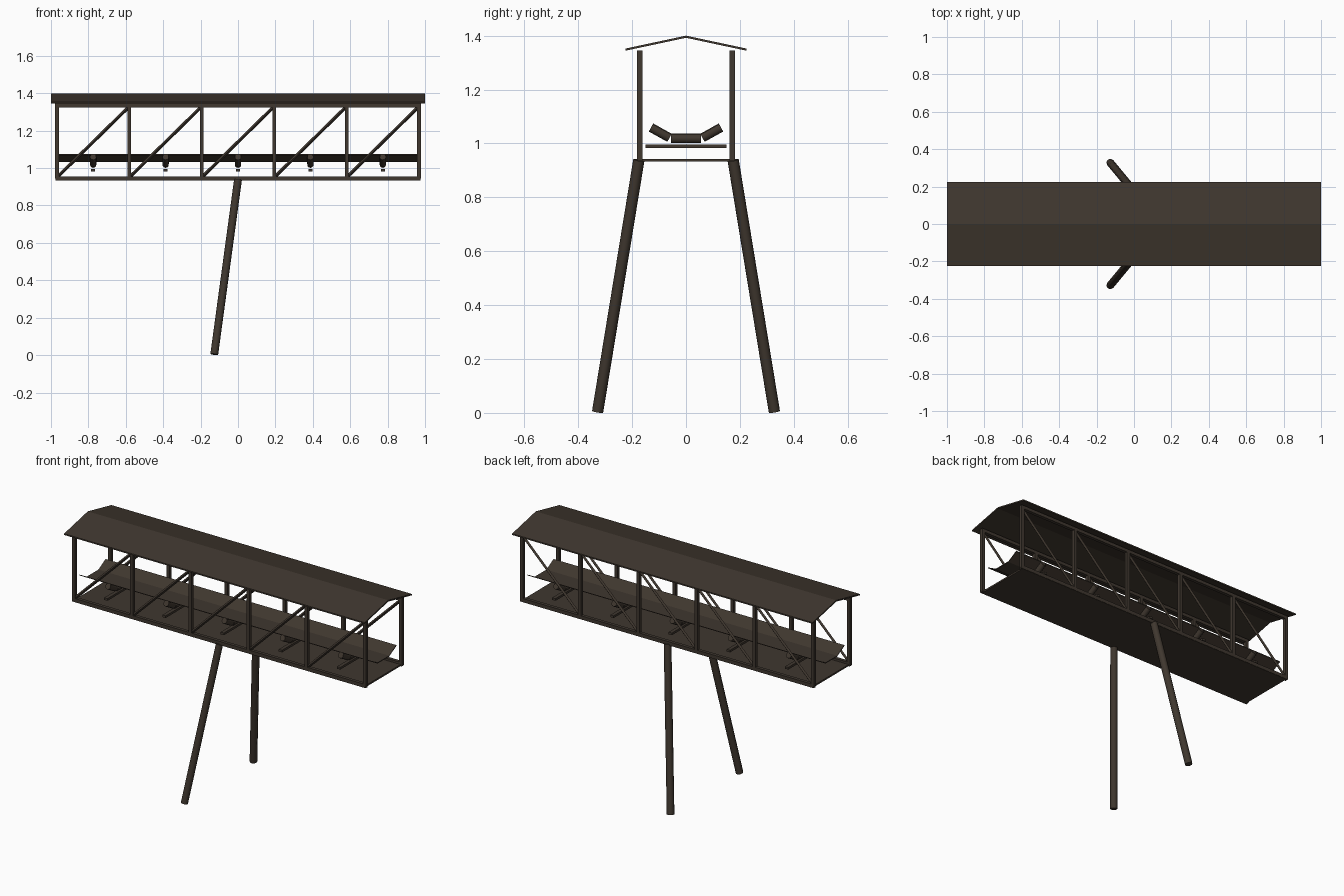
import bpy
import bmesh
from mathutils import Vector

if "Cube" in bpy.data.objects:
    bpy.data.objects.remove(bpy.data.objects["Cube"])

steel = bpy.data.materials.new("dark_brown_steel")
steel.diffuse_color = (0.050, 0.038, 0.028, 1.0)
steel.use_nodes = True
steel.node_tree.nodes["Principled BSDF"].inputs["Base Color"].default_value = steel.diffuse_color


def finish(name, bm):
    bmesh.ops.recalc_face_normals(bm, faces=bm.faces)
    me = bpy.data.meshes.new(name)
    bm.to_mesh(me)
    bm.free()
    me.materials.append(steel)
    ob = bpy.data.objects.new(name, me)
    bpy.context.collection.objects.link(ob)
    return ob


def box(name, center, size):
    bm = bmesh.new()
    bmesh.ops.create_cube(bm, size=1)
    bmesh.ops.scale(bm, vec=size, verts=bm.verts)
    bmesh.ops.translate(bm, vec=center, verts=bm.verts)
    return finish(name, bm)


def rod(name, a, b, radius, sides, smooth=True):
    """Round bar between two points."""
    a, b = Vector(a), Vector(b)
    bm = bmesh.new()
    bmesh.ops.create_cone(bm, cap_ends=True, segments=sides, radius1=radius,
                          radius2=radius, depth=(b - a).length)
    rot = (b - a).to_track_quat('Z', 'Y').to_matrix()
    bmesh.ops.rotate(bm, cent=(0, 0, 0), matrix=rot, verts=bm.verts)
    bmesh.ops.translate(bm, vec=(a + b) / 2, verts=bm.verts)
    for f in bm.faces:
        f.smooth = smooth and len(f.verts) == 4
    return finish(name, bm)


def sheet(name, profile, half_length, thickness):
    """Bent sheet: a y-z profile with thickness below it, swept along x."""
    loop = profile + [(y, z - thickness) for y, z in reversed(profile)]
    n, m = len(loop), len(profile)
    bm = bmesh.new()
    ends = [[bm.verts.new((x, y, z)) for y, z in loop]
            for x in (-half_length, half_length)]
    for i in range(n):
        j = (i + 1) % n
        bm.faces.new((ends[0][i], ends[0][j], ends[1][j], ends[1][i]))
    for e in ends:
        for i in range(m - 1):
            bm.faces.new((e[i], e[i + 1], e[n - 2 - i], e[n - 1 - i]))
    return finish(name, bm)


HALF, SIDE = 0.968, 0.172
BAY = 2 * HALF / 5
posts_x = [-HALF + BAY * i for i in range(6)]

# Roof and floor
sheet("roof", [(-0.225, 1.352), (0, 1.4), (0.225, 1.352)], 1.0, 0.008)
box("floor", (0, 0, 0.938), (2 * HALF, 0.36, 0.01))

# Side trusses and legs
for s, label in ((-1, "front"), (1, "back")):
    y = s * SIDE
    box(label + "_bottom_chord", (0, y, 0.945), (2 * HALF + 0.018, 0.02, 0.022))
    box(label + "_top_chord", (0, y, 1.335), (2 * HALF + 0.018, 0.02, 0.02))
    for x in posts_x:
        box(label + "_post", (x, y, 1.144), (0.02, 0.02, 0.40))
    for x in posts_x[:-1]:
        rod(label + "_brace", (x, y, 0.95), (x + BAY, y, 1.33), 0.009, 4, False)
    rod(label + "_leg", (-0.127, s * 0.328, 0.004), (0, s * 0.175, 0.938), 0.021, 8)

# Troughed belt
sheet("belt", [(-0.123, 1.075), (-0.055, 1.037), (0.055, 1.037), (0.123, 1.075)],
      HALF, 0.005)

# Roller sets, one in the middle of each bay
for x in posts_x[:-1]:
    xc = x + BAY / 2
    box("roller_crossbar", (xc, 0, 0.989), (0.022, 0.30, 0.013))
    rod("middle_roller", (xc, -0.055, 1.018), (xc, 0.055, 1.018), 0.017, 12)
    for s in (-1, 1):
        rod("wing_roller", (xc, s * 0.061, 1.021), (xc, s * 0.13, 1.059), 0.017, 12)
